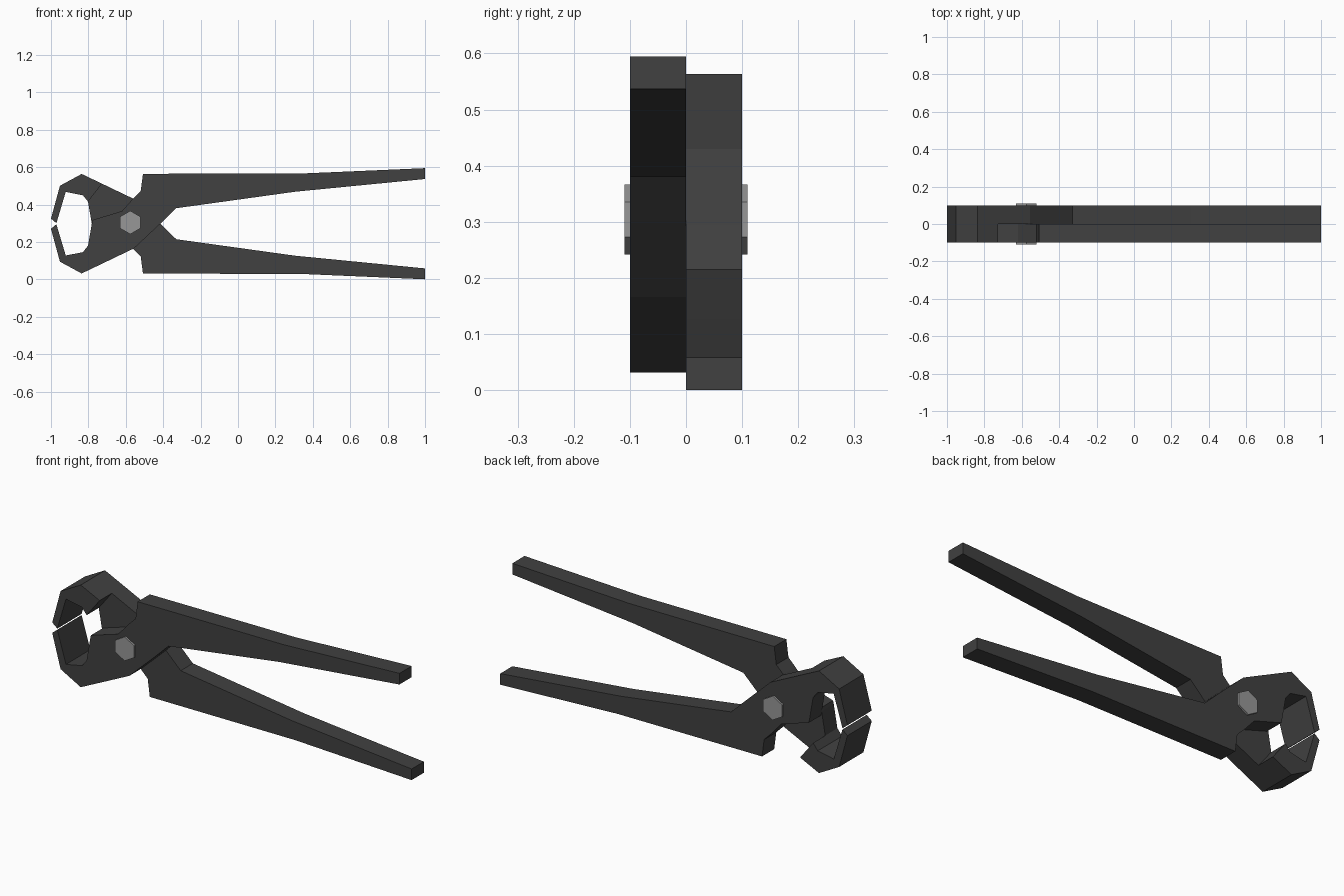
import bpy, bmesh, math
from mathutils import Vector

if "Cube" in bpy.data.objects:
    bpy.data.objects.remove(bpy.data.objects["Cube"])

CENTER_Z = 0.2975
THICK = 0.1


def material(name, value):
    m = bpy.data.materials.new(name)
    m.diffuse_color = (value, value, value, 1)
    m.use_nodes = True
    m.node_tree.nodes["Principled BSDF"].inputs["Base Color"].default_value = m.diffuse_color
    return m


dark_steel = material("dark steel", 0.052)
bolt_steel = material("bolt steel", 0.31)

# Profiles in x / z, measured from the centre line; the first and last jaw
# points are the step where the full-thickness jaw meets the half-thickness plate
jaw = [(-0.727, -0.214), (-0.836, -0.266), (-0.952, -0.203), (-1.0, -0.027),
       (-0.971, -0.003), (-0.921, -0.170), (-0.829, -0.152), (-0.802, -0.118)]
plate = [(-0.781, 0.003), (-0.777, 0.020), (-0.620, 0.068), (-0.560, 0.136),
         (-0.520, 0.176), (-0.508, 0.267), (0.330, 0.268), (1.0, 0.297),
         (1.0, 0.239), (0.305, 0.171), (-0.330, 0.083), (-0.412, 0.003),
         (-0.556, -0.132)]


def plier_half(name, angle):
    """One lever: handle plate of single thickness with a double-thickness jaw."""
    bm = bmesh.new()
    jv = [bm.verts.new((x, -THICK, z)) for x, z in jaw]
    pv = [bm.verts.new((x, -THICK, z)) for x, z in plate]
    faces = [bm.faces.new(jv), bm.faces.new([jv[0], jv[-1]] + pv)]

    # Extrude the whole lever to the mid plane
    out = bmesh.ops.extrude_face_region(bm, geom=faces, use_keep_orig=True)["geom"]
    verts = [g for g in out if isinstance(g, bmesh.types.BMVert)]
    bmesh.ops.translate(bm, verts=verts, vec=(0, THICK, 0))

    # Extrude only the jaw through to the far side
    tops = [g for g in out if isinstance(g, bmesh.types.BMFace)]
    jaw_top = min(tops, key=lambda f: f.calc_center_median().x)
    out = bmesh.ops.extrude_face_region(bm, geom=[jaw_top])["geom"]
    verts = [g for g in out if isinstance(g, bmesh.types.BMVert)]
    bmesh.ops.translate(bm, verts=verts, vec=(0, THICK, 0))

    bmesh.ops.recalc_face_normals(bm, faces=bm.faces)
    mesh = bpy.data.meshes.new(name)
    bm.to_mesh(mesh)
    bm.free()
    mesh.materials.append(dark_steel)
    ob = bpy.data.objects.new(name, mesh)
    ob.location.z = CENTER_Z
    ob.rotation_euler.x = angle
    bpy.context.collection.objects.link(ob)


# Two identical levers, the second turned half way round the long axis
plier_half("front_lever", 0)
plier_half("back_lever", math.pi)

# Hexagonal pivot bolt
bpy.ops.mesh.primitive_cylinder_add(vertices=6, radius=0.0625, depth=0.22,
                                    location=(-0.576, 0, 0.304),
                                    rotation=(math.pi / 2, 0, 0))
bolt = bpy.context.object
bolt.name = "pivot_bolt"
bolt.data.materials.append(bolt_steel)
